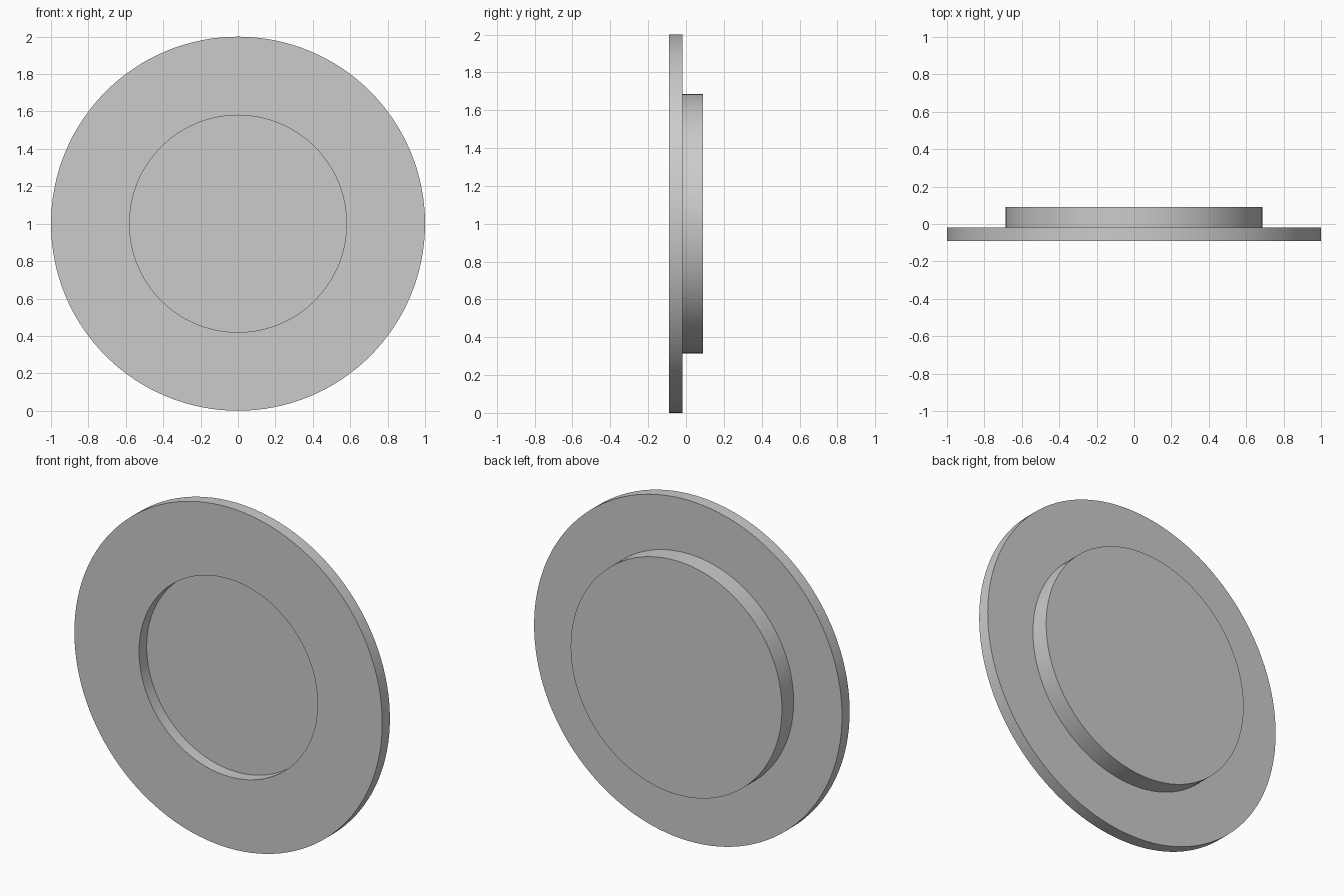
import bpy, bmesh, math
from mathutils import Matrix, Vector

if "Cube" in bpy.data.objects:
    bpy.data.objects.remove(bpy.data.objects["Cube"])

SEGMENTS = 128
CENTRE_Z = 1.0


def lathe(name, profile, closed):
    """Spin (radius, y) points around the y axis through the centre."""
    bm = bmesh.new()
    verts = [bm.verts.new((r, y, 0)) for r, y in profile]
    pairs = list(zip(verts, verts[1:]))
    if closed:
        pairs.append((verts[-1], verts[0]))
    edges = [bm.edges.new(p) for p in pairs]
    bmesh.ops.spin(bm, geom=verts + edges, cent=(0, 0, 0), axis=(0, 1, 0),
                   angle=math.tau, steps=SEGMENTS, use_duplicate=False)
    bmesh.ops.remove_doubles(bm, verts=bm.verts, dist=1e-4)
    # Cap any open rims
    rims = [e for e in bm.edges if e.is_boundary]
    if rims:
        bmesh.ops.holes_fill(bm, edges=rims, sides=0)
    bmesh.ops.translate(bm, verts=bm.verts, vec=(0, 0, CENTRE_Z))
    bmesh.ops.recalc_face_normals(bm, faces=bm.faces)
    mesh = bpy.data.meshes.new(name)
    bm.to_mesh(mesh)
    bm.free()
    obj = bpy.data.objects.new(name, mesh)
    bpy.context.collection.objects.link(obj)
    bpy.ops.object.select_all(action='DESELECT')
    obj.select_set(True)
    bpy.context.view_layer.objects.active = obj
    bpy.ops.object.shade_smooth_by_angle(angle=math.radians(30))
    return obj


FRONT, JOINT, BACK = -0.09, -0.019, 0.09

# Wide front ring with a round opening
lathe("front_ring", [(0.58, FRONT), (1.0, FRONT), (1.0, JOINT), (0.58, JOINT)], True)

# Solid disc behind the ring, closing the opening
lathe("back_disc", [(0.686, JOINT), (0.686, BACK)], False)
